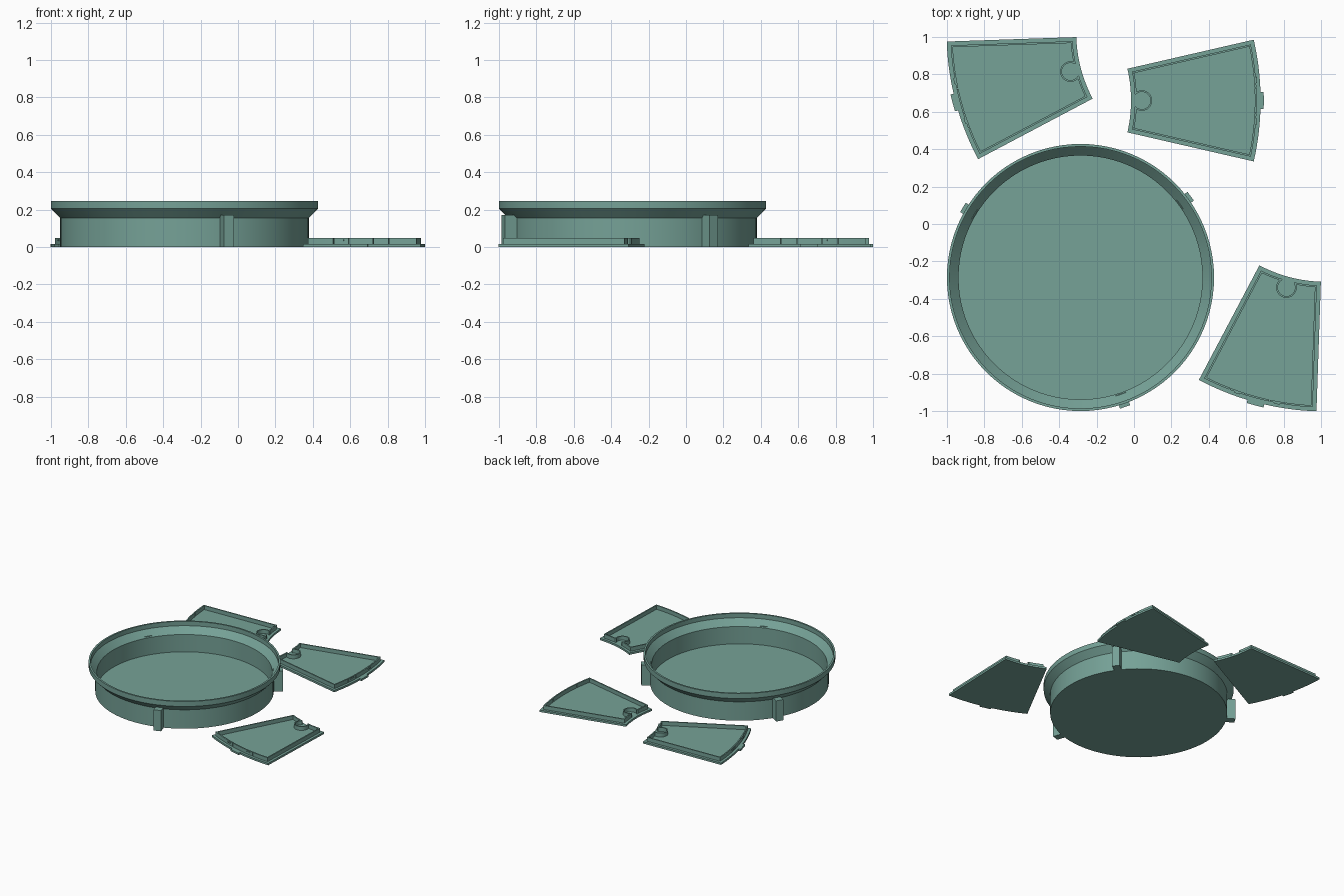
import bpy, bmesh, math
from mathutils import Matrix, Vector

if "Cube" in bpy.data.objects:
    bpy.data.objects.remove(bpy.data.objects["Cube"])

teal = bpy.data.materials.new("muted teal")
teal.diffuse_color = (0.18, 0.36, 0.31, 1)
teal.use_nodes = True
teal.node_tree.nodes["Principled BSDF"].inputs["Base Color"].default_value = teal.diffuse_color


def finish(name, bm, matrix):
    bmesh.ops.recalc_face_normals(bm, faces=bm.faces)
    mesh = bpy.data.meshes.new(name)
    bm.to_mesh(mesh)
    bm.free()
    mesh.materials.append(teal)
    mesh.transform(matrix)
    ob = bpy.data.objects.new(name, mesh)
    bpy.context.collection.objects.link(ob)
    bpy.ops.object.select_all(action='DESELECT')
    bpy.context.view_layer.objects.active = ob
    ob.select_set(True)
    bpy.ops.object.shade_smooth_by_angle(angle=math.radians(25))
    return ob


def prism(bm, pts, z0, z1):
    low = [bm.verts.new((x, y, z0)) for x, y in pts]
    high = [bm.verts.new((x, y, z1)) for x, y in pts]
    bm.faces.new(low[::-1])
    bm.faces.new(high)
    for i in range(len(pts)):
        j = (i + 1) % len(pts)
        bm.faces.new((low[i], low[j], high[j], high[i]))


def arc(r, a0, a1, n=16, cx=0.0):
    return [(cx + r * math.cos(a0 + (a1 - a0) * i / n),
             r * math.sin(a0 + (a1 - a0) * i / n)) for i in range(n + 1)]


def band(bm, r0, r1, a0, a1, z0, z1, n=16, cx=0.0):
    prism(bm, arc(r1, a0, a1, n, cx) + arc(r0, a1, a0, n, cx), z0, z1)


# Round bowl: lathed profile of (radius, height)
CENTRE = Matrix.Translation((-0.286, -0.286, 0))
profile = [(0, 0), (0.665, 0), (0.665, 0.155), (0.714, 0.205), (0.714, 0.246),
           (0.7, 0.246), (0.7, 0.21), (0.652, 0.16), (0.652, 0.018), (0, 0.018)]
bm = bmesh.new()
vs = [bm.verts.new((r, 0, z)) for r, z in profile]
es = [bm.edges.new(p) for p in zip(vs, vs[1:])]
bmesh.ops.spin(bm, geom=vs + es, axis=(0, 0, 1), cent=(0, 0, 0),
               angle=2 * math.pi, steps=96)
bmesh.ops.remove_doubles(bm, verts=bm.verts, dist=1e-4)
finish("round_bowl", bm, CENTRE)

# Upright ribs on the bowl wall
for deg in (36.4, 149.2, -71):
    bm = bmesh.new()
    prism(bm, [(0.658, -0.029), (0.732, -0.029), (0.732, 0.029), (0.658, 0.029)], 0, 0.17)
    finish("bowl_rib", bm, CENTRE @ Matrix.Rotation(math.radians(deg), 4, 'Z'))

# Wedge covers, modelled around the tip of their sector
HALF = math.radians(12.95)
R_IN, R_OUT, PLATE, TOP = 0.759, 1.452, 0.016, 0.048
IN0, IN1 = 0.021, 0.031           # wall inset from the plate edge
C_X, C_R = R_IN + 0.058, 0.055    # round finger pocket


def inset_angle(r, d):
    return HALF - math.asin(d / r)


def side_point(r, d, s):
    a = inset_angle(r, d)
    return (r * math.cos(a), s * r * math.sin(a))


def wedge_cover(apex, deg):
    m = Matrix.Translation((apex[0], apex[1], 0)) @ Matrix.Rotation(math.radians(deg), 4, 'Z')
    # base plate
    bm = bmesh.new()
    band(bm, R_IN, R_OUT, -HALF, HALF, 0, PLATE, 24)
    finish("cover_plate", bm, m)
    # raised wall with gaps for the pocket and spring slots
    bm = bmesh.new()
    w0, w1 = R_IN + IN0, R_OUT - IN0
    t = IN1 - IN0
    for s in (-1, 1):
        prism(bm, [side_point(w0, IN0, s), side_point(w1, IN0, s),
                   side_point(w1, IN1, s), side_point(w0, IN1, s)], PLATE, TOP)
        band(bm, w0, w0 + t, s * 0.04 / w0, s * inset_angle(w0, IN1), PLATE, TOP, 8)
        spans = ((0, 0.066), (0.07, 0.152), (0.156, None))
        for lo, hi in spans:
            end = hi / w1 if hi else inset_angle(w1, IN1)
            band(bm, w1 - t, w1, s * lo / w1, s * end, PLATE, TOP, 6)
        # snap nub on each spring finger
        band(bm, w1 - 0.002, w1 + 0.006, s * 0.095 / w1, s * 0.127 / w1, 0.032, 0.04, 3)
    finish("cover_wall", bm, m)
    # curved pocket wall, open toward the narrow end
    bm = bmesh.new()
    gap = math.radians(137)
    band(bm, C_R - 0.009, C_R, -gap, gap, PLATE, TOP, 32, C_X)
    finish("finger_pocket", bm, m)
    # pull tab on the wide end
    bm = bmesh.new()
    band(bm, R_OUT - 0.004, R_OUT + 0.017, -0.046 / R_OUT, 0.046 / R_OUT, 0, PLATE, 4)
    finish("pull_tab", bm, m)


wedge_cover((-0.775, 0.66), 0)
wedge_cover((0.45, 1.025), 194.9)
wedge_cover((1.025, 0.45), 255.1)
